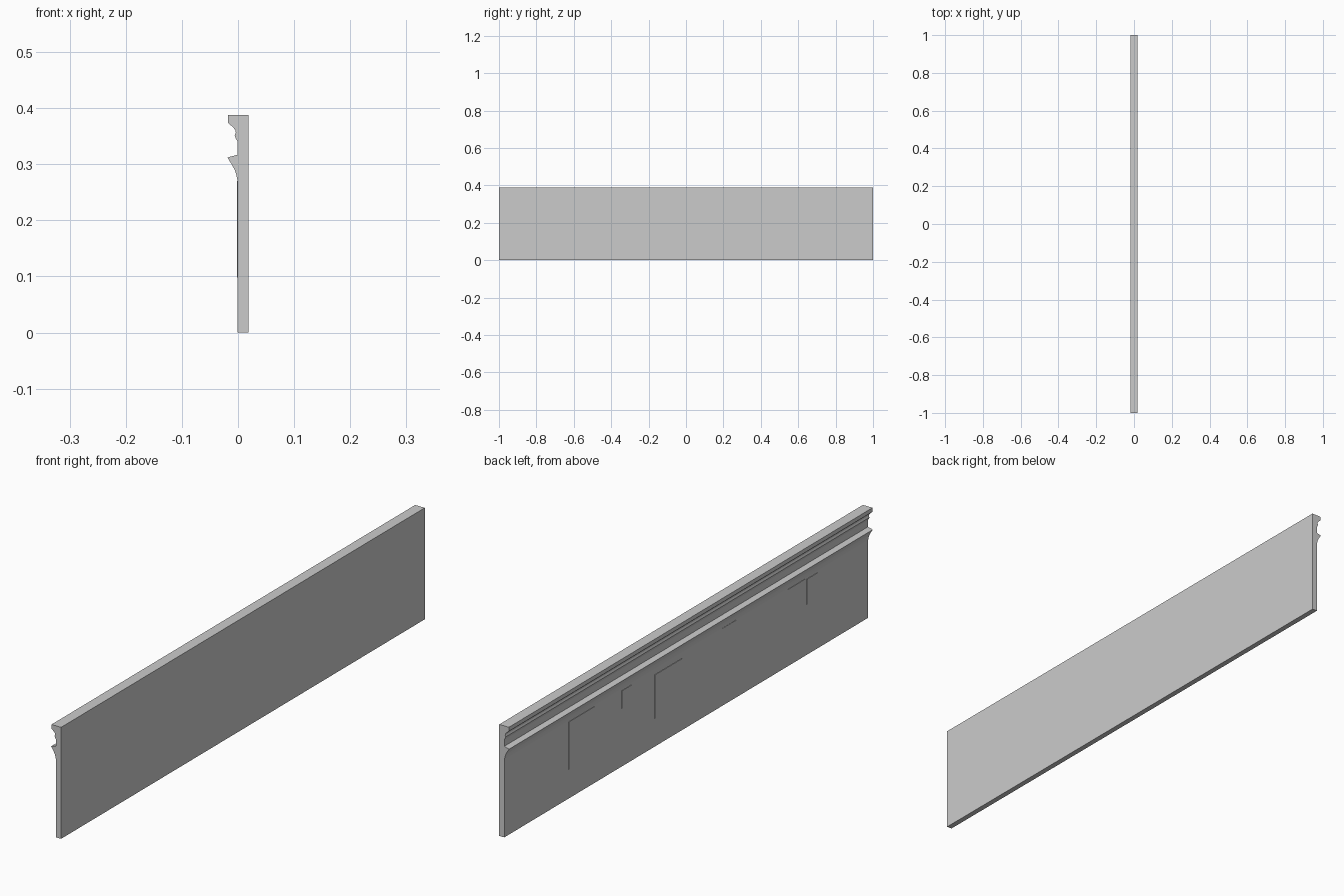
import bpy, bmesh

if "Cube" in bpy.data.objects:
    bpy.data.objects.remove(bpy.data.objects["Cube"])


def extrude_profile(name, points, y0, y1):
    """Sweep an x-z outline along y into a closed solid."""
    bm = bmesh.new()
    face = bm.faces.new([bm.verts.new((x, y0, z)) for x, z in points])
    out = bmesh.ops.extrude_face_region(bm, geom=[face])
    moved = [g for g in out["geom"] if isinstance(g, bmesh.types.BMVert)]
    bmesh.ops.translate(bm, verts=moved, vec=(0, y1 - y0, 0))
    bmesh.ops.recalc_face_normals(bm, faces=bm.faces)
    mesh = bpy.data.meshes.new(name)
    bm.to_mesh(mesh)
    bm.free()
    obj = bpy.data.objects.new(name, mesh)
    bpy.context.collection.objects.link(obj)
    return obj


BACK, FACE = 0.019, -0.0005

# Wall slab with cornice, neck, drip ledge and cove in one profile
wall_profile = [
    (BACK, 0), (BACK, 0.388),
    (-0.018, 0.388), (-0.018, 0.374),
    (-0.009, 0.366), (-0.005, 0.361), (-0.004, 0.357),
    (-0.006, 0.351), (-0.004, 0.346), (FACE, 0.340),
    (FACE, 0.317), (-0.019, 0.312),
    (-0.012, 0.301), (-0.006, 0.290), (-0.003, 0.281),
    (-0.0012, 0.272), (FACE, 0.262), (FACE, 0),
]
wall = extrude_profile("wall_with_moulding", wall_profile, -1, 1)

# Thin raised panels on the moulded side: y range, z range
panels = [
    (0.504, 0.647, 0.102, 0.267),
    (0.300, 0.355, 0.202, 0.264),
    (0.025, 0.174, 0.098, 0.250),
    (-0.273, -0.196, 0.213, 0.270),
    (-0.653, -0.559, 0.152, 0.268),
    (-0.725, -0.661, 0.176, 0.264),
]
for i, (y0, y1, z0, z1) in enumerate(panels, 1):
    outline = [(0.002, z0), (0.002, z1), (-0.0022, z1), (-0.0022, z0)]
    extrude_profile(f"raised_panel_{i}", outline, y0, y1)
